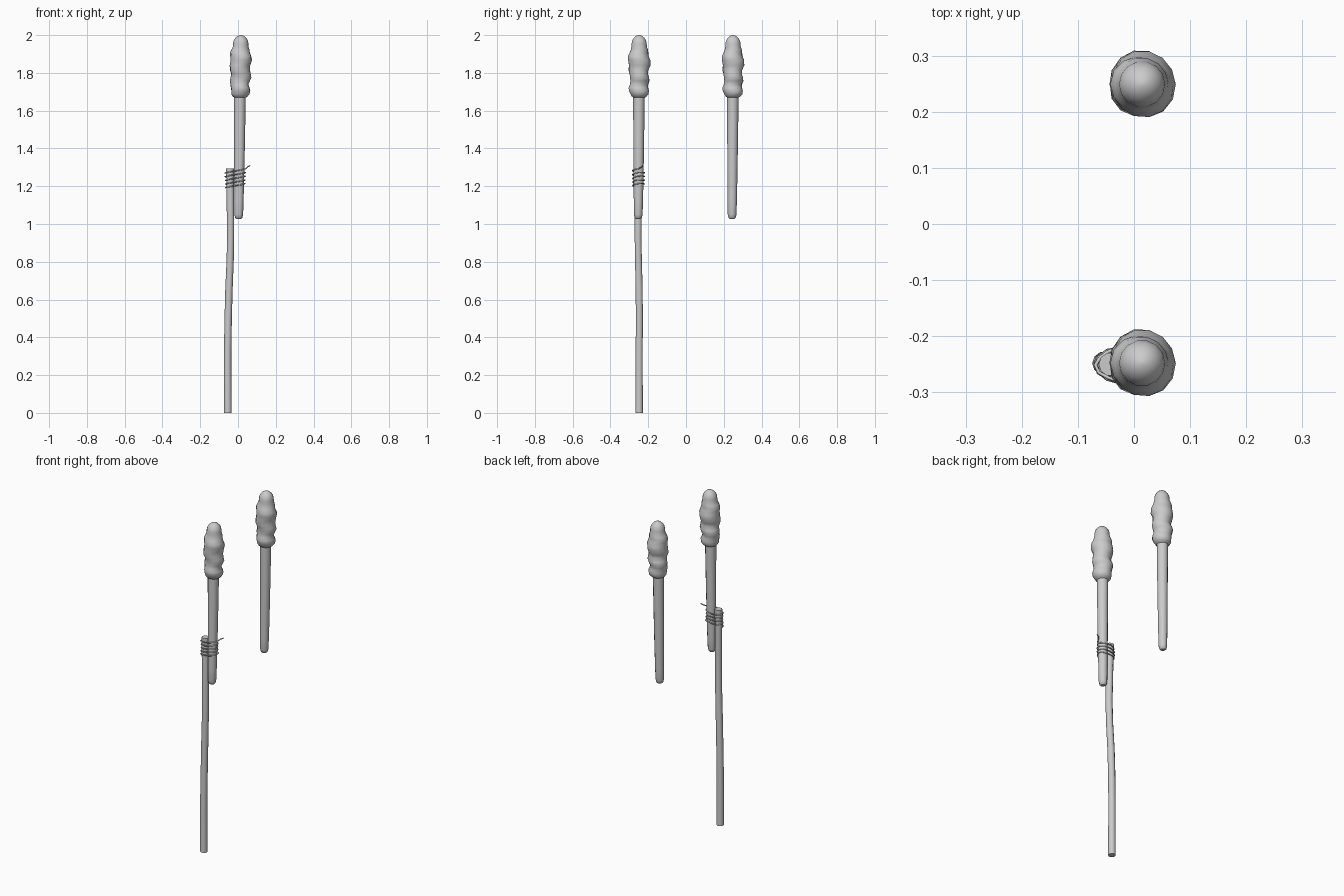
import bpy, bmesh, math
from mathutils import Vector

if "Cube" in bpy.data.objects:
    bpy.data.objects.remove(bpy.data.objects["Cube"])


def loft(name, stations, sides, lump=None):
    """Skin rings of (x, y, z, radius) into a closed smooth body."""
    bm = bmesh.new()
    rings = []
    for x, y, z, r in stations:
        ring = []
        for i in range(sides):
            a = 2 * math.pi * i / sides
            rr = r + (lump(a, z) if lump else 0)
            ring.append(bm.verts.new((x + rr * math.cos(a), y + rr * math.sin(a), z)))
        rings.append(ring)
    for lo, hi in zip(rings, rings[1:]):
        for i in range(sides):
            j = (i + 1) % sides
            bm.faces.new((lo[i], lo[j], hi[j], hi[i]))
    bm.faces.new(rings[0][::-1])
    bm.faces.new(rings[-1])
    me = bpy.data.meshes.new(name)
    bm.to_mesh(me)
    bm.free()
    ob = bpy.data.objects.new(name, me)
    bpy.context.collection.objects.link(ob)
    for p in me.polygons:
        p.use_smooth = len(p.vertices) == 4
    return ob


def head_lump(a, z):
    # spiral cloth folds, fading out at both ends
    fade = max(0.0, min(1, (z - 1.67) / 0.04, (1.935 - z) / 0.03))
    return fade * (0.0045 * math.cos(a + 2 * math.pi * z / 0.085)
                   + 0.002 * math.sin(2 * a - z * 45))


HANDLE = [(.004, -.005, 1.027, .012), (.004, -.005, 1.033, .019),
          (.004, -.005, 1.05, .023), (.005, -.004, 1.12, .0245),
          (.007, -.003, 1.3, .027), (.009, -.002, 1.5, .029),
          (.01, -.001, 1.69, .031)]
HEAD = [(1.667, .026), (1.675, .040), (1.687, .048), (1.705, .052), (1.722, .051),
        (1.738, .048), (1.757, .052), (1.775, .053), (1.795, .050), (1.815, .053),
        (1.84, .056), (1.868, .058), (1.89, .055), (1.908, .051), (1.923, .047),
        (1.938, .042), (1.955, .041), (1.97, .038), (1.984, .030),
        (1.994, .019), (1.999, .008), (2.0, .002)]

# two torches: handle with rounded foot and wrapped head
for tag, y0 in (("front", -.248), ("back", .249)):
    loft(f"torch_handle_{tag}", [(x, y + y0, z, r) for x, y, z, r in HANDLE], 12)
    loft(f"torch_head_{tag}",
         [(.011 + .004 * (z - 1.67) / .33, y0, z, r) for z, r in HEAD], 14, head_lump)

# crooked pole carrying the front torch
POLE = [(-.054, -.248, 0, .0205), (-.055, -.248, .3, .0195), (-.052, -.247, .5, .0195),
        (-.048, -.248, .65, .0195), (-.041, -.252, .82, .019), (-.039, -.254, .95, .019),
        (-.040, -.252, 1.1, .020), (-.042, -.25, 1.295, .021)]
loft("pole", POLE, 10)

# binding wire coiled around pole and handle, with loose ends
pts = []
turns, per = 4.5, 14
n = int(turns * per)
for i in range(n + 1):
    a = 2 * math.pi * i / per + math.pi
    t = i / n
    wob = .002 * math.sin(i * 1.7)
    pts.append(Vector((-.014 + (.053 + wob) * math.cos(a),
                       -.251 + (.031 + wob) * math.sin(a),
                       1.198 + .088 * t + .006 * math.cos(a))))
pts.append(Vector((.05, -.235, 1.302)))
pts.append(Vector((.064, -.23, 1.309)))
cu = bpy.data.curves.new("binding_wire", 'CURVE')
cu.dimensions = '3D'
cu.bevel_depth = .0032
cu.bevel_resolution = 1
cu.use_fill_caps = True
sp = cu.splines.new('POLY')
sp.points.add(len(pts) - 1)
for p, co in zip(sp.points, pts):
    p.co = (*co, 1)
bpy.context.collection.objects.link(bpy.data.objects.new("binding_wire", cu))
